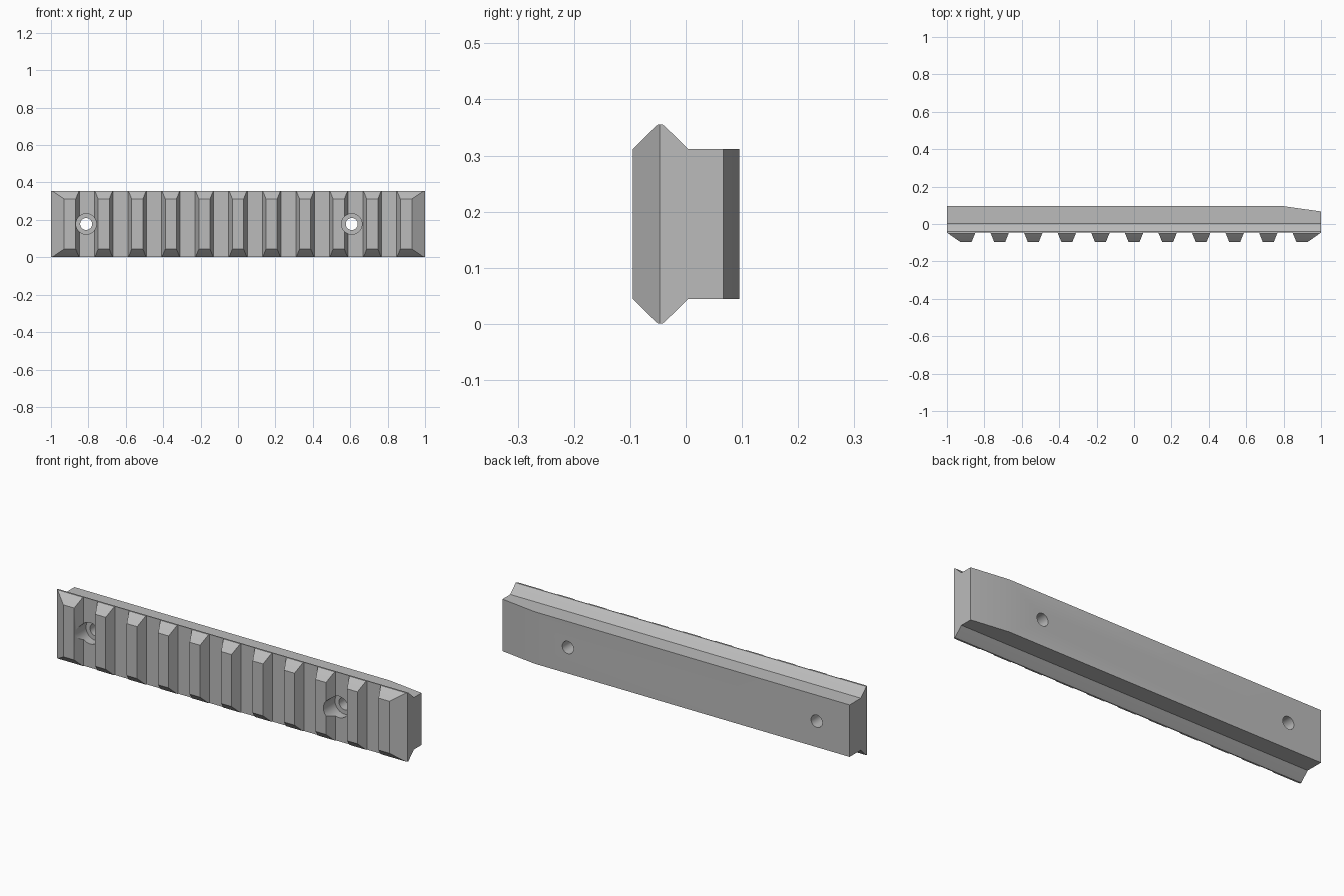
import bpy, bmesh, math
from mathutils import Matrix

cube = bpy.data.objects.get("Cube")
if cube:
    bpy.data.objects.remove(cube, do_unlink=True)

metal = bpy.data.materials.new("grey metal")
metal.use_nodes = True
GREY = (0.5, 0.5, 0.5, 1)
metal.diffuse_color = GREY
metal.node_tree.nodes["Principled BSDF"].inputs["Base Color"].default_value = GREY

MID_Z, FRONT, FLOOR, BACK = 0.178, -0.095, -0.046, 0.095
PITCH = 0.1795


def prism(bm, start, offset):
    """Extrude a closed outline along an offset vector."""
    face = bm.faces.new([bm.verts.new(p) for p in start])
    ext = bmesh.ops.extrude_face_region(bm, geom=[face])
    verts = [g for g in ext["geom"] if isinstance(g, bmesh.types.BMVert)]
    bmesh.ops.translate(bm, verts=verts, vec=offset)


def plan_prism(bm, outline):
    """Vertical cutter from an outline in plan."""
    prism(bm, [(x, y, -0.1) for x, y in outline], (0, 0, 0.6))


def cylinder(bm, x, radius, y0, y1):
    place = Matrix.Translation((x, (y0 + y1) / 2, MID_Z)) @ Matrix.Rotation(math.pi / 2, 4, "X")
    bmesh.ops.create_cone(bm, cap_ends=True, segments=32, radius1=radius,
                          radius2=radius, depth=y1 - y0, matrix=place)


def finish(bm, name):
    bmesh.ops.recalc_face_normals(bm, faces=bm.faces)
    mesh = bpy.data.meshes.new(name)
    bm.to_mesh(mesh)
    bm.free()
    mesh.materials.append(metal)
    obj = bpy.data.objects.new(name, mesh)
    bpy.context.collection.objects.link(obj)
    return obj


def cut(target, cutter):
    mod = target.modifiers.new("cut", "BOOLEAN")
    mod.operation, mod.solver, mod.object = "DIFFERENCE", "EXACT", cutter
    bpy.context.view_layer.objects.active = target
    bpy.ops.object.modifier_apply(modifier=mod.name)
    bpy.data.objects.remove(cutter, do_unlink=True)


# Rail body: mirrored cross-section with rounded side ridges
half = [(FRONT, 0.134), (-0.056, 0.172), (-0.050, 0.177), (-0.041, 0.177),
        (-0.035, 0.172), (0.004, 0.134), (BACK, 0.134)]
section = half + [(y, -z) for y, z in reversed(half)]
bm = bmesh.new()
prism(bm, [(-1, y, MID_Z + z) for y, z in section], (2, 0, 0))
rail = finish(bm, "rail")

# Cross slots with sloping walls, sloped ends and the tapered back corner
bm = bmesh.new()
TOP = -0.12
rise = (FLOOR - TOP) / (FLOOR - FRONT)
for i in range(10):
    x = (i - 4.5) * PITCH
    wide = 0.04 + 0.02 * rise
    plan_prism(bm, [(x - 0.04, FLOOR), (x + 0.04, FLOOR), (x + wide, TOP), (x - wide, TOP)])
for s in (-1, 1):
    plan_prism(bm, [(s * 1.07, FLOOR + 0.049), (s * 1.07, TOP), (s * (1 - 0.07 * rise), TOP)])
plan_prism(bm, [(0.8, BACK), (1.2, BACK - 0.056), (1.2, 0.2), (0.8, 0.2)])
cut(rail, finish(bm, "slot_cutter"))

# Counterbores, then through holes
for radius, y0, y1 in ((0.055, -0.2, 0.0), (0.032, -0.15, 0.2)):
    bm = bmesh.new()
    for x in (-0.812, 0.608):
        cylinder(bm, x, radius, y0, y1)
    cut(rail, finish(bm, "bore_cutter"))

bpy.ops.object.select_all(action="DESELECT")
rail.select_set(True)
bpy.context.view_layer.objects.active = rail
bpy.ops.object.shade_smooth_by_angle(angle=math.radians(25))
